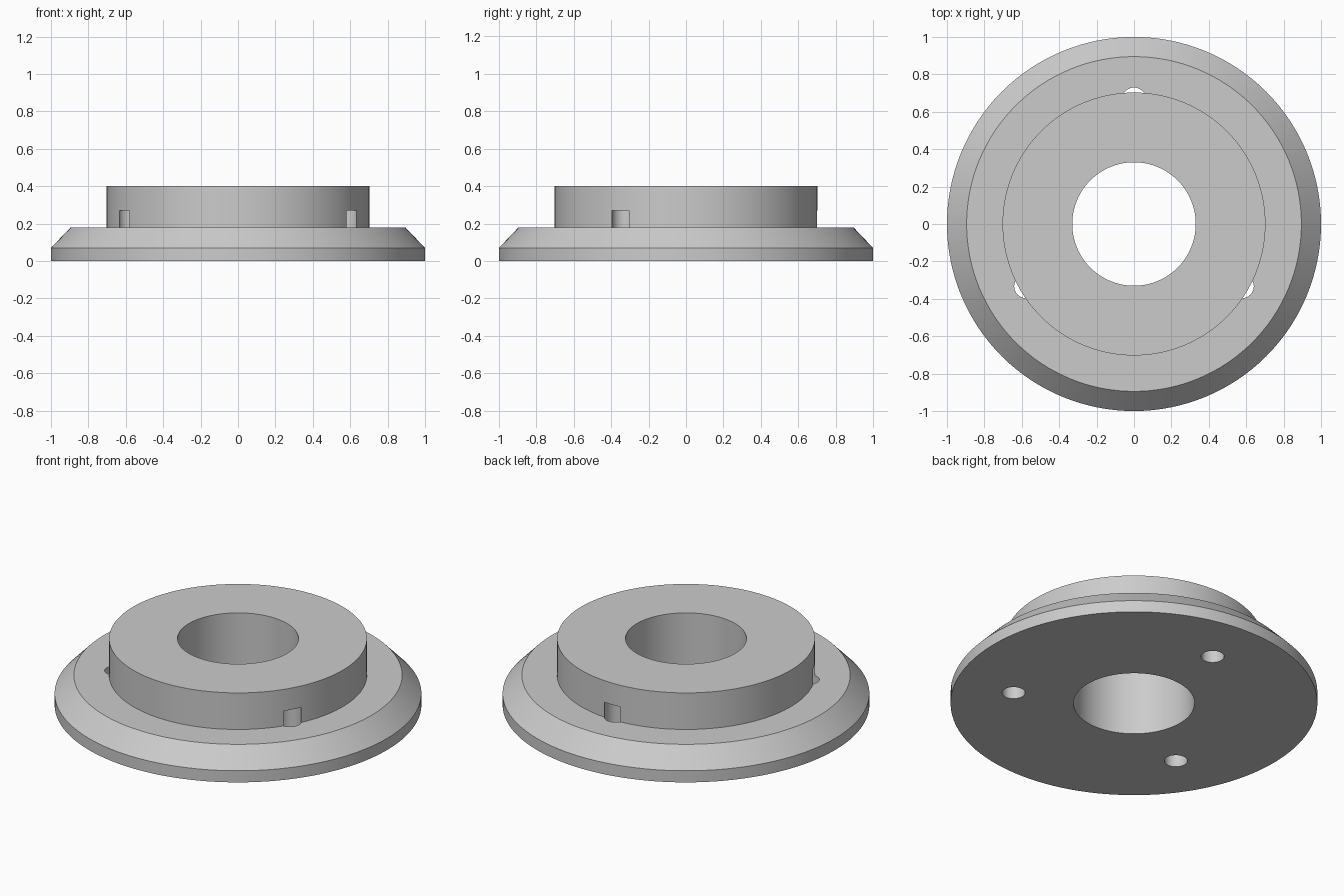
import bpy, bmesh, math
from mathutils import Matrix, Vector

cube = bpy.data.objects.get("Cube")
if cube:
    bpy.data.objects.remove(cube, do_unlink=True)

SEGMENTS = 128
BOLT_RADIUS, HOLE_RADIUS, HOLE_TOP = 0.667, 0.063, 0.27

# Single plain grey
grey = bpy.data.materials.new("plain_grey")
grey.use_nodes = True
grey.diffuse_color = (0.6, 0.6, 0.6, 1)
grey.node_tree.nodes["Principled BSDF"].inputs["Base Color"].default_value = (0.6, 0.6, 0.6, 1)


def add_object(name, bm):
    bmesh.ops.recalc_face_normals(bm, faces=bm.faces)
    mesh = bpy.data.meshes.new(name)
    bm.to_mesh(mesh)
    bm.free()
    mesh.materials.append(grey)
    obj = bpy.data.objects.new(name, mesh)
    bpy.context.collection.objects.link(obj)
    return obj


# Flange body: closed profile (radius, height) turned around z
profile = [(0.33, 0), (1, 0), (1, 0.07), (0.895, 0.18),
           (0.703, 0.18), (0.703, 0.4), (0.33, 0.4)]
bm = bmesh.new()
verts = [bm.verts.new((r, 0, z)) for r, z in profile]
edges = [bm.edges.new((v, verts[i - 1])) for i, v in enumerate(verts)]
bmesh.ops.spin(bm, geom=verts + edges, cent=(0, 0, 0), axis=(0, 0, 1),
               angle=math.tau, steps=SEGMENTS, use_merge=True)
bmesh.ops.remove_doubles(bm, verts=bm.verts, dist=0.0001)
flange = add_object("flange_body", bm)

# Three blind bolt holes rising from the underside into the hub
bm = bmesh.new()
depth = HOLE_TOP + 0.1
for i in range(3):
    angle = math.radians(90 + 120 * i)
    centre = Vector((math.cos(angle) * BOLT_RADIUS, math.sin(angle) * BOLT_RADIUS,
                     HOLE_TOP - depth / 2))
    bmesh.ops.create_cone(bm, cap_ends=True, segments=32, radius1=HOLE_RADIUS,
                          radius2=HOLE_RADIUS, depth=depth,
                          matrix=Matrix.Translation(centre))
cutter = add_object("bolt_hole_cutter", bm)
cutter.hide_render = True

cut = flange.modifiers.new("bolt_holes", 'BOOLEAN')
cut.operation = 'DIFFERENCE'
cut.solver = 'EXACT'
cut.object = cutter

bpy.ops.object.select_all(action='DESELECT')
bpy.context.view_layer.objects.active = flange
flange.select_set(True)
bpy.ops.object.modifier_apply(modifier=cut.name)
bpy.data.objects.remove(cutter, do_unlink=True)

# Smooth round walls, crisp rims
bpy.ops.object.shade_smooth_by_angle(angle=math.radians(30))
